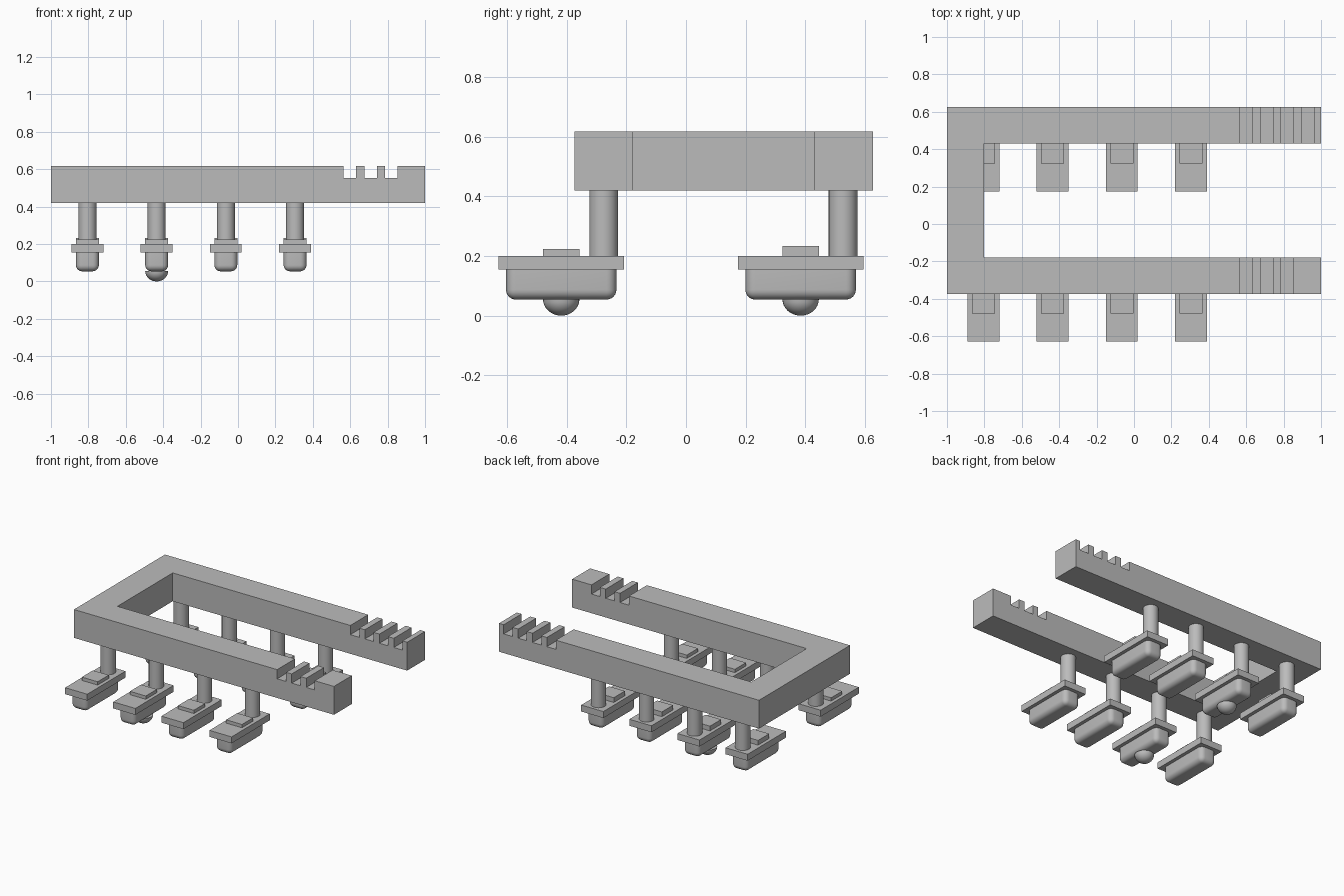
import bpy
import bmesh
import math
from mathutils import Matrix

cube = bpy.data.objects.get("Cube")
if cube:
    bpy.data.objects.remove(cube, do_unlink=True)

grey = bpy.data.materials.new("plain grey")
grey.use_nodes = True
GREY = (0.5, 0.5, 0.5, 1)
grey.diffuse_color = GREY
grey.node_tree.nodes["Principled BSDF"].inputs["Base Color"].default_value = GREY


def finish(bm, name, smooth=False):
    mesh = bpy.data.meshes.new(name)
    bmesh.ops.recalc_face_normals(bm, faces=bm.faces)
    bm.to_mesh(mesh)
    bm.free()
    mesh.materials.append(grey)
    ob = bpy.data.objects.new(name, mesh)
    bpy.context.collection.objects.link(ob)
    if smooth:
        bpy.ops.object.select_all(action='DESELECT')
        ob.select_set(True)
        bpy.context.view_layer.objects.active = ob
        bpy.ops.object.shade_smooth_by_angle(angle=math.radians(35))
    return ob


def box_mesh(x0, x1, y0, y1, z0, z1):
    bm = bmesh.new()
    m = Matrix.Translation(((x0 + x1) / 2, (y0 + y1) / 2, (z0 + z1) / 2))
    m = m @ Matrix.Diagonal((x1 - x0, y1 - y0, z1 - z0, 1))
    bmesh.ops.create_cube(bm, size=1, matrix=m)
    return bm


def extrude(points, vector, name):
    bm = bmesh.new()
    face = bm.faces.new([bm.verts.new(p) for p in points])
    new = bmesh.ops.extrude_face_region(bm, geom=[face], use_keep_orig=True)["geom"]
    bmesh.ops.translate(bm, vec=vector, verts=[v for v in new if isinstance(v, bmesh.types.BMVert)])
    return finish(bm, name)


# Frame: two notched beams joined by a cross beam
BOTTOM, TOP, FLOOR = 0.42, 0.617, 0.553
INNER = -0.803
NOTCHES = [(0.563, 0.632), (0.675, 0.742), (0.787, 0.852), (0.897, 0.964)]


def notched_beam(name, y0, y1, count):
    profile = [(INNER, BOTTOM), (1, BOTTOM), (1, TOP)]
    for a, b in reversed(NOTCHES[:count]):
        profile += [(b, TOP), (b, FLOOR), (a, FLOOR), (a, TOP)]
    profile.append((INNER, TOP))
    extrude([(x, y0, z) for x, z in profile], (0, y1 - y0, 0), name)


notched_beam("front_beam", -0.374, -0.178, 3)
notched_beam("back_beam", 0.43, 0.626, 4)
finish(box_mesh(-1, INNER, -0.374, 0.626, BOTTOM, TOP), "cross_beam")


# Hanging pods: column, plate, raised pad, rounded hull
def pod(label, x, y, pad_top, ball):
    bm = bmesh.new()
    bmesh.ops.create_cone(bm, cap_ends=True, segments=32, radius1=0.048, radius2=0.048,
                          depth=0.22, matrix=Matrix.Translation((x, y + 0.142, 0.31)))
    finish(bm, "column_" + label, True)
    finish(box_mesh(x - 0.085, x + 0.085, y - 0.21, y + 0.21, 0.155, 0.2), "plate_" + label)
    finish(box_mesh(x - 0.061, x + 0.061, y - 0.061, y + 0.061, 0.2, pad_top), "pad_" + label)

    bm = box_mesh(x - 0.061, x + 0.061, y - 0.185, y + 0.185, 0.054, 0.155)
    edges = [e for e in bm.edges if min(v.co.z for v in e.verts) < 0.1]
    bmesh.ops.bevel(bm, geom=edges, offset=0.033, segments=6, profile=0.5, affect='EDGES')
    finish(bm, "hull_" + label, True)

    # Half ball below the hull
    if ball:
        bm = bmesh.new()
        bmesh.ops.create_uvsphere(bm, u_segments=32, v_segments=16, radius=0.061)
        cut = bmesh.ops.bisect_plane(bm, geom=bm.verts[:] + bm.edges[:] + bm.faces[:],
                                     plane_co=(0, 0, 0), plane_no=(0, 0, 1), clear_outer=True)
        rim = [e for e in cut["geom_cut"] if isinstance(e, bmesh.types.BMEdge)]
        bmesh.ops.holes_fill(bm, edges=rim)
        bmesh.ops.scale(bm, vec=(1, 1, 0.9), verts=bm.verts)
        bmesh.ops.translate(bm, vec=(x, y, 0.055), verts=bm.verts)
        finish(bm, "half_ball_" + label, True)


for row, y, pad_top in (("front", -0.418, 0.223), ("back", 0.384, 0.233)):
    for i in range(4):
        pod(f"{row}_{i + 1}", -0.805 + 0.37 * i, y, pad_top, i == 1)
